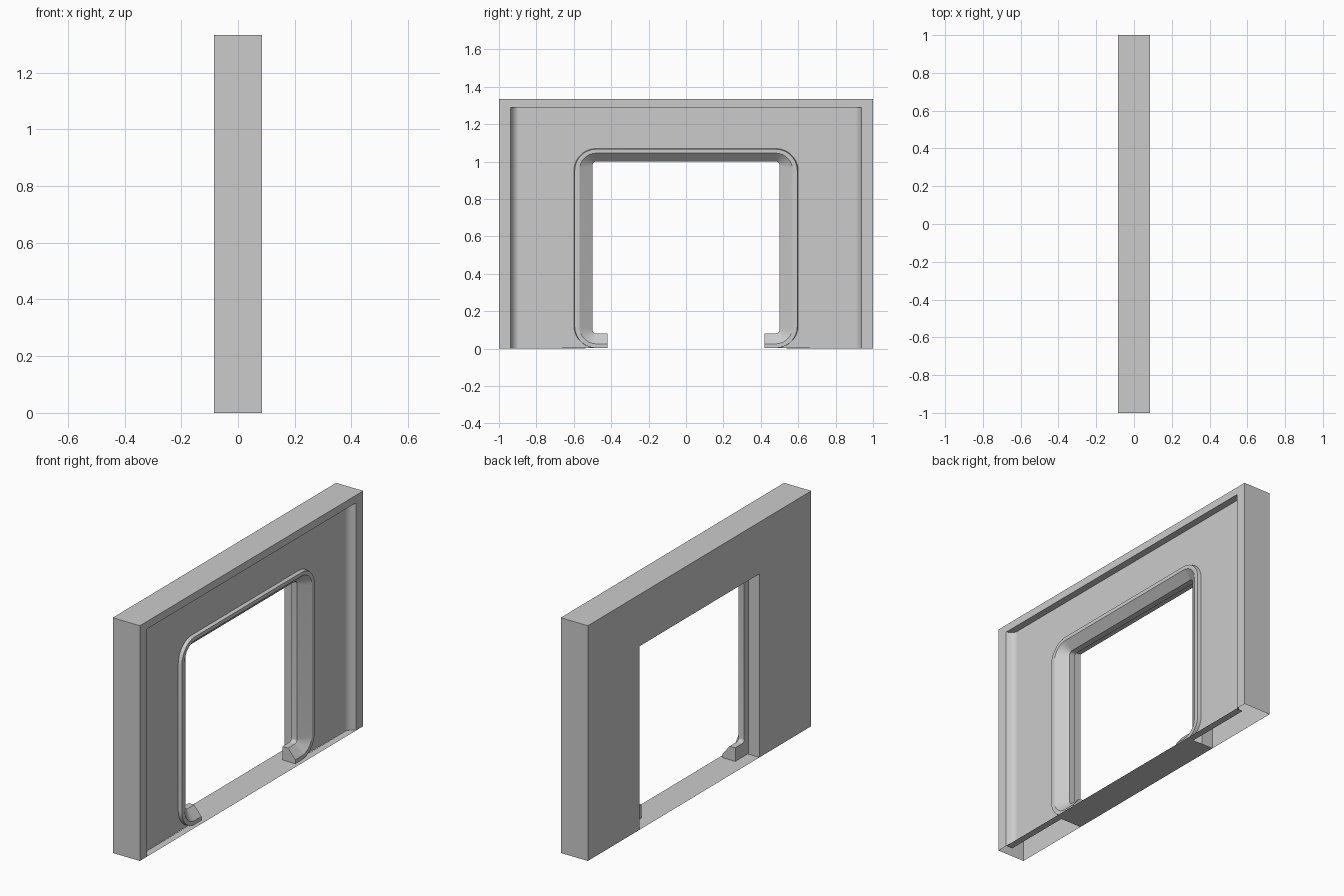
import bpy, bmesh, math
from mathutils import Vector

cube = bpy.data.objects.get("Cube")
if cube:
    bpy.data.objects.remove(cube, do_unlink=True)

# One plain grey for everything
grey = bpy.data.materials.new("wall_grey")
grey.use_nodes = True
colour = (0.6, 0.6, 0.6, 1)
grey.diffuse_color = colour
grey.node_tree.nodes["Principled BSDF"].inputs["Base Color"].default_value = colour

FOOT = 0.42            # the frame feet stop here, either side of the middle
FRONT, BACK = 0.085, -0.085
PANEL, LIP, REBATE = 0.045, 0.065, -0.015
STEPS = 7


def ring(x, half, top, bottom=0.0, r=0.0):
    """Arch outline at depth x, from one foot over the top to the other."""
    corners = [(-half + r, bottom + r, 270), (-half + r, top - r, 180),
               (half - r, top - r, 90), (half - r, bottom + r, 0)]
    pts = [Vector((x, -FOOT, bottom))]
    for cy, cz, start in corners:
        for i in range(STEPS + 1):
            a = math.radians(start - 90 * i / STEPS)
            pts.append(Vector((x, cy + r * math.cos(a), cz + r * math.sin(a))))
    pts.append(Vector((x, FOOT, bottom)))
    return pts


def finish(name, bm):
    bmesh.ops.remove_doubles(bm, verts=bm.verts[:], dist=1e-5)
    mesh = bpy.data.meshes.new(name)
    bm.to_mesh(mesh)
    bm.free()
    mesh.materials.append(grey)
    obj = bpy.data.objects.new(name, mesh)
    bpy.context.collection.objects.link(obj)
    bpy.ops.object.select_all(action='DESELECT')
    obj.select_set(True)
    bpy.context.view_layer.objects.active = obj
    bpy.ops.object.shade_smooth_by_angle(angle=math.radians(30))


def loft(name, rings, feet=False):
    """Skin neighbouring rings; with feet, keep and cap the bottom ends."""
    bm = bmesh.new()
    if not feet:
        rings = [r[1:-1] for r in rings]
    rows = [[bm.verts.new(p) for p in r] for r in rings]
    for a, b in zip(rows, rows[1:]):
        for j in range(len(a) - 1):
            bm.faces.new((a[j], a[j + 1], b[j + 1], b[j]))
    if feet:
        for end, facing in ((0, 1), (-1, -1)):
            cap = bm.faces.new([row[end] for row in rows])
            cap.normal_update()
            if cap.normal.y * facing < 0:
                cap.normal_flip()
    finish(name, bm)


def plate(name, x0, x1, y0, y1):
    bm = bmesh.new()
    bm.faces.new([bm.verts.new((x, y, 0)) for x, y in
                  ((x0, y0), (x1, y0), (x1, y1), (x0, y1))])
    finish(name, bm)


# Outer shell: recess edge, border, outside, back face, doorway rebate
loft("wall_shell", [
    ring(PANEL, 0.9, 1.29),
    ring(0.049, 0.912, 1.29),
    ring(0.06, 0.925, 1.29),
    ring(FRONT, 0.937, 1.29),
    ring(FRONT, 1.0, 1.333),
    ring(BACK, 1.0, 1.333),
    ring(BACK, 0.536, 1.04),
    ring(REBATE, 0.536, 1.04),
])

# Recessed panel around the doorway
loft("recessed_panel", [
    ring(PANEL, 0.6, 1.07, 0.003, 0.12),
    ring(PANEL, 0.9, 1.29),
])

# Flared door frame with a raised lip and turned-in feet
loft("door_frame", [
    ring(REBATE, 0.536, 1.04, 0.003),
    ring(REBATE, 0.5, 1.0, 0.08, 0.02),
    ring(0.02, 0.5, 1.0, 0.08, 0.02),
    ring(LIP, 0.57, 1.045, 0.025, 0.09),
    ring(LIP, 0.595, 1.066, 0.003, 0.115),
    ring(PANEL, 0.6, 1.07, 0.003, 0.12),
], feet=True)

# Thin floor pieces: the door sill and the ledges under the recess
plate("door_sill", BACK, FRONT, -0.536, 0.536)
for side, y0, y1 in (("right", -0.937, -0.536), ("left", 0.536, 0.937)):
    plate("recess_ledge_" + side, PANEL, FRONT, y0, y1)
